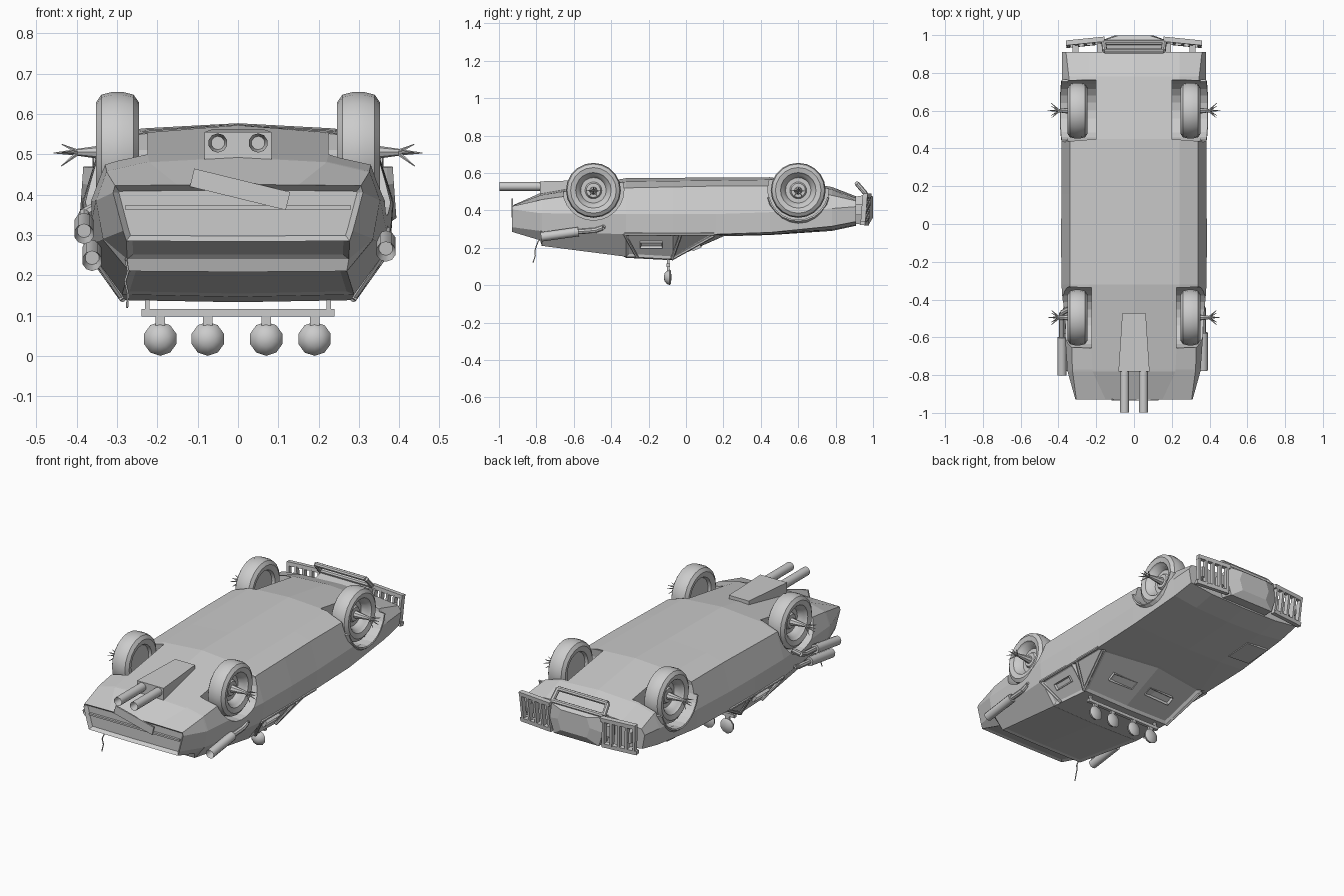
import bpy, bmesh, math
from mathutils import Vector, Matrix, Euler

if "Cube" in bpy.data.objects:
    bpy.data.objects.remove(bpy.data.objects["Cube"])


def make(name, bm, smooth=None):
    bmesh.ops.recalc_face_normals(bm, faces=bm.faces)
    me = bpy.data.meshes.new(name)
    bm.to_mesh(me)
    bm.free()
    ob = bpy.data.objects.new(name, me)
    bpy.context.collection.objects.link(ob)
    if smooth:
        bpy.ops.object.select_all(action='DESELECT')
        ob.select_set(True)
        bpy.context.view_layer.objects.active = ob
        bpy.ops.object.shade_smooth_by_angle(angle=math.radians(smooth))
    return ob


def add_rod(bm, p, q, r1, r2=None, n=10):
    p, q = Vector(p), Vector(q)
    m = Matrix.Translation((p + q) / 2) @ (q - p).to_track_quat('Z', 'Y').to_matrix().to_4x4()
    bmesh.ops.create_cone(bm, cap_ends=True, segments=n, radius1=r1,
                          radius2=r1 if r2 is None else r2, depth=(q - p).length, matrix=m)


def path(name, pts, r, n=8, smooth=40):
    bm = bmesh.new()
    for a, b in zip(pts, pts[1:]):
        add_rod(bm, a, b, r, n=n)
    return make(name, bm, smooth)


def add_box(bm, loc, size, rot=(0, 0, 0), slot=0.0, depth=0.0):
    # optional recessed slot in the local -z face
    m = Matrix.Translation(loc) @ Euler(rot).to_matrix().to_4x4() @ Matrix.Diagonal((*size, 1))
    vs = bmesh.ops.create_cube(bm, size=1, matrix=m)['verts']
    if slot:
        d = Euler(rot).to_matrix() @ Vector((0, 0, -1))
        fs = {f for v in vs for f in v.link_faces}
        bm.normal_update()
        f = max(fs, key=lambda f: f.normal.dot(d))
        bmesh.ops.inset_region(bm, faces=[f], thickness=slot)
        bmesh.ops.translate(bm, verts=f.verts, vec=-d * depth)


def box(name, *a, **k):
    bm = bmesh.new()
    add_box(bm, *a, **k)
    return make(name, bm)


def lathe(name, prof, centre, n, side=1, smooth=40):
    # profile of (radius, x) turned about the x axis
    bm = bmesh.new()
    vs = [bm.verts.new((x * side, 0, r)) for r, x in prof]
    es = [bm.edges.new(e) for e in zip(vs, vs[1:])]
    bmesh.ops.spin(bm, geom=vs + es, cent=(0, 0, 0), axis=(1, 0, 0), angle=2 * math.pi, steps=n)
    bmesh.ops.remove_doubles(bm, verts=bm.verts, dist=1e-5)
    bmesh.ops.translate(bm, verts=bm.verts, vec=centre)
    return make(name, bm, smooth)


# Body: half sections from underside centre (up) round to roof centre (down)
stations = [
    (-.93, [(0, .425), (.15, .424), (.305, .422), (.31, .405), (.285, .31), (.277, .285), (0, .283)]),
    (-.78, [(0, .492), (.22, .48), (.325, .455), (.352, .385), (.335, .29), (.275, .24), (0, .24)]),
    (-.77, [(0, .494), (.22, .482), (.326, .458), (.353, .385), (.335, .288), (.27, .21), (0, .208)]),
    (-.32, [(0, .572), (.24, .553), (.34, .52), (.384, .38), (.376, .272), (.288, .152), (0, .146)]),
    (-.07, [(0, .574), (.24, .557), (.34, .525), (.386, .38), (.378, .27), (.28, .138), (0, .133)]),
    (.16, [(0, .575), (.24, .56), (.34, .53), (.384, .38), (.376, .272), (.335, .268), (0, .262)]),
    (.45, [(0, .577), (.24, .564), (.34, .53), (.384, .39), (.378, .282), (.22, .272), (0, .268)]),
    (.78, [(0, .525), (.24, .512), (.345, .48), (.382, .41), (.37, .315), (.22, .296), (0, .29)]),
    (.91, [(0, .475), (.24, .465), (.36, .45), (.38, .42), (.365, .34), (.22, .322), (0, .318)]),
]
bm = bmesh.new()
rings = []
for y, h in stations:
    full = h + [(-x, z) for x, z in h[5:0:-1]]
    rings.append([bm.verts.new((x, y + (.06 if y == .16 and x == 0 and z < .4 else 0), z)) for x, z in full])
F = [[bm.faces.new((a[j], a[(j + 1) % 12], b[(j + 1) % 12], b[j])) for j in range(12)]
     for a, b in zip(rings, rings[1:])]
tail = bm.faces.new(rings[0])
bm.faces.new(rings[-1])
bmesh.ops.recalc_face_normals(bm, faces=bm.faces)
# Recessed tail panel, rear deck, windscreen and side windows
for fs, t, d in ([[tail], .014, -.018], [F[0][5:7], .015, -.008], [F[2][5:7], .018, -.006],
                 [F[4][5:7], .016, -.008], [[F[3][4]], .014, -.008], [[F[3][7]], .014, -.008],
                 [[F[4][4]], .014, -.008], [[F[4][7]], .014, -.008]):
    bmesh.ops.inset_region(bm, faces=fs, thickness=t, depth=d, use_even_offset=True)
body = make('car_body', bm)

# Wheel wells cut out of the body
WHEELS = [(s, y, inner) for s in (1, -1) for y, inner in ((-.495, .225), (.6, .2))]
for s, y, inner in WHEELS:
    c = bmesh.new()
    add_rod(c, (s * inner, y, .51), (s * .5, y, .51), .163, n=24)
    cut = make('well_cutter', c)
    cut.hide_render = True
    mod = body.modifiers.new('well', 'BOOLEAN')
    mod.operation, mod.object, mod.solver = 'DIFFERENCE', cut, 'EXACT'
    bpy.context.view_layer.objects.active = body
    bpy.ops.object.modifier_apply(modifier='well')
    bpy.data.objects.remove(cut)

# Wheels, spiked hubs and front arch flares
tyre = [(0, -.03), (.085, -.03), (.092, -.045), (.122, -.053), (.141, -.04), (.147, -.015), (.147, .015),
        (.141, .04), (.122, .053), (.095, .046), (.088, .034), (.082, .03), (.068, .0),
        (.045, .0), (.038, .012), (0, .014)]
for s, y, inner in WHEELS:
    lathe('wheel', tyre, (s * .299, y, .507), 20, s)
    b = bmesh.new()
    add_rod(b, (s * .305, y, .505), (s * .41, y, .505), .022, .007, 8)
    add_rod(b, (s * .40, y, .505), (s * .458, y, .503), .008, .001, 6)
    for k in range(5):
        a = k * math.pi * .4 + .3
        dy, dz = math.cos(a), math.sin(a)
        add_rod(b, (s * .395, y, .505), (s * .438, y + .042 * dy, .495 + .03 * dz), .006, .001, 5)
    make('hub_spikes', b)
    if y > 0:
        b = bmesh.new()
        prev = first = None
        for k in range(11):
            t = k / 10
            a, w = math.pi * (1.08 + .84 * t), math.sin(math.pi * t)
            ring = [b.verts.new((s * x, y + r * math.cos(a), .51 + r * math.sin(a)))
                    for x, r in ((.35, .16), (.383 + .007 * w, .16), (.384 + .009 * w, .168),
                                 (.37, .17 + .014 * w), (.35, .17 + .014 * w))]
            if prev:
                for j in range(5):
                    b.faces.new((prev[j], prev[j - 1], ring[j - 1], ring[j]))
            else:
                first = ring
            prev = ring
        b.faces.new(first)
        b.faces.new(prev)
        make('arch_flare', b)

# Tail panel ledge and patch plank
box('tail_ledge', (0, -.918, .368), (.56, .014, .01))
box('tail_plank', (.005, -.93, .413), (.245, .008, .046), (0, .24, 0))

# Underside exhaust housing and twin pipes
b = bmesh.new()
add_box(b, (0, -.625, .52), (.165, .31, .07))
for v in b.verts:
    if v.co.y > -.6:
        v.co.x *= .75
        v.co.z += .008 if v.co.z > .52 else .0
    elif v.co.z < .52:
        v.co.z = .475
make('exhaust_housing', b)


def pipe(name, p, q, r):
    # open-ended tube from p (mouth) to q
    b = bmesh.new()
    add_rod(b, p, q, r, n=10)
    b.normal_update()
    d = (Vector(p) - Vector(q)).normalized()
    f = max(b.faces, key=lambda f: f.normal.dot(d))
    bmesh.ops.inset_region(b, faces=[f], thickness=r * .3)
    bmesh.ops.translate(b, verts=f.verts, vec=-d * .06)
    return make(name, b, 40)


for x in (-.05, .05):
    pipe('twin_pipe', (x, -.998, .528), (x, -.76, .528), .024)

# Side exhausts: one on the right, two on the left
for s, x, y, z in ((1, .367, -.775, .258), (-1, .382, -.80, .302), (-1, .362, -.775, .235)):
    pipe('side_exhaust', (s * x, y, z), (s * x, y + .2, z + .028), .025)
    path('exhaust_feed', [(s * x, y + .2, z + .028), (s * x, y + .29, z + .035),
                          (s * x, y + .33, z + .05), (s * .345, y + .35, z + .07)], .014)

# Windscreen and door armour slits, fender patch
for s in (1, -1):
    box('screen_slit', (s * .125, .055, .203), (.16, .05, .02), (.46, s * .03, 0), slot=.011, depth=.012)
    box('door_slit', (s * .334, -.185, .218), (.036, .12, .022), (0, -s * .93, 0), slot=.009, depth=.012)
    b = bmesh.new()
    for p, q in (((.377, -.33, .275), (.29, -.26, .148)), ((.375, -.03, .265), (.286, -.075, .14)),
                 ((.286, -.075, .14), (.345, .15, .265)), ((.376, -.33, .273), (.376, .15, .273))):
        add_rod(b, (s * p[0], *p[1:]), (s * q[0], *q[1:]), .008, n=6)
    make('window_frame', b)
box('fender_patch', (-.29, .6, .288), (.14, .16, .01), (.06, .06, 0))

# Lamp bar with four round lamps under the roof
b = bmesh.new()
add_box(b, (0, -.095, .107), (.48, .018, .018))
for x in (-.225, .225):
    add_box(b, (x, -.095, .125), (.012, .014, .05))
for x in (-.193, -.075, .07, .19):
    add_box(b, (x, -.095, .09), (.024, .014, .03))
make('lamp_bar', b)
for x in (-.193, -.075, .07, .19):
    o = lathe('roof_lamp', [(0, -.024), (.02, -.02), (.035, -.008), (.042, .008), (.036, .014), (0, .018)],
              (0, 0, 0), 10)
    o.rotation_euler = (0, 0, math.pi / 2)
    o.location = (x, -.095, .042)

# Bent aerial
path('aerial', [(-.275, -.775, .25), (-.278, -.79, .235), (-.272, -.80, .21), (-.28, -.808, .185),
                (-.273, -.806, .155), (-.275, -.818, .12)], .003, 5)

# Nose: centre block, slatted grilles, bull bar
b = bmesh.new()
nose = [[b.verts.new((x, y, z)) for x, z in pts] for y, pts in (
    (.89, [(-.15, .33), (.15, .33), (.17, .40), (.15, .47), (-.15, .47), (-.17, .40)]),
    (.975, [(-.14, .32), (.14, .32), (.165, .40), (.155, .485), (-.155, .485), (-.165, .40)]),
    (.999, [(-.08, .36), (.08, .36), (.10, .42), (.08, .475), (-.08, .475), (-.10, .42)]))]
for p, q in zip(nose, nose[1:]):
    for j in range(6):
        b.faces.new((p[j], p[j - 1], q[j - 1], q[j]))
b.faces.new(nose[0])
b.faces.new(nose[2])
make('nose_block', b)
for s in (1, -1):
    b = bmesh.new()
    for z, y in ((.332, .955), (.48, .968)):
        add_box(b, (s * .258, y, z), (.205, .026, .022), (-.08, 0, -s * .1))
    for k in range(5):
        add_box(b, (s * (.17 + .0445 * k), .970 - .0045 * k, .405), (.014, .026, .14), (-.08, s * .05, -s * .1))
    for x in (.18, .31):
        add_box(b, (s * x, .925, .405), (.03, .06, .06))
    make('grille', b)
path('bull_bar', [(-.16, .96, .49), (-.155, .915, .542), (.155, .915, .542), (.16, .96, .49),
                  (-.16, .96, .49)], .013, 8)
